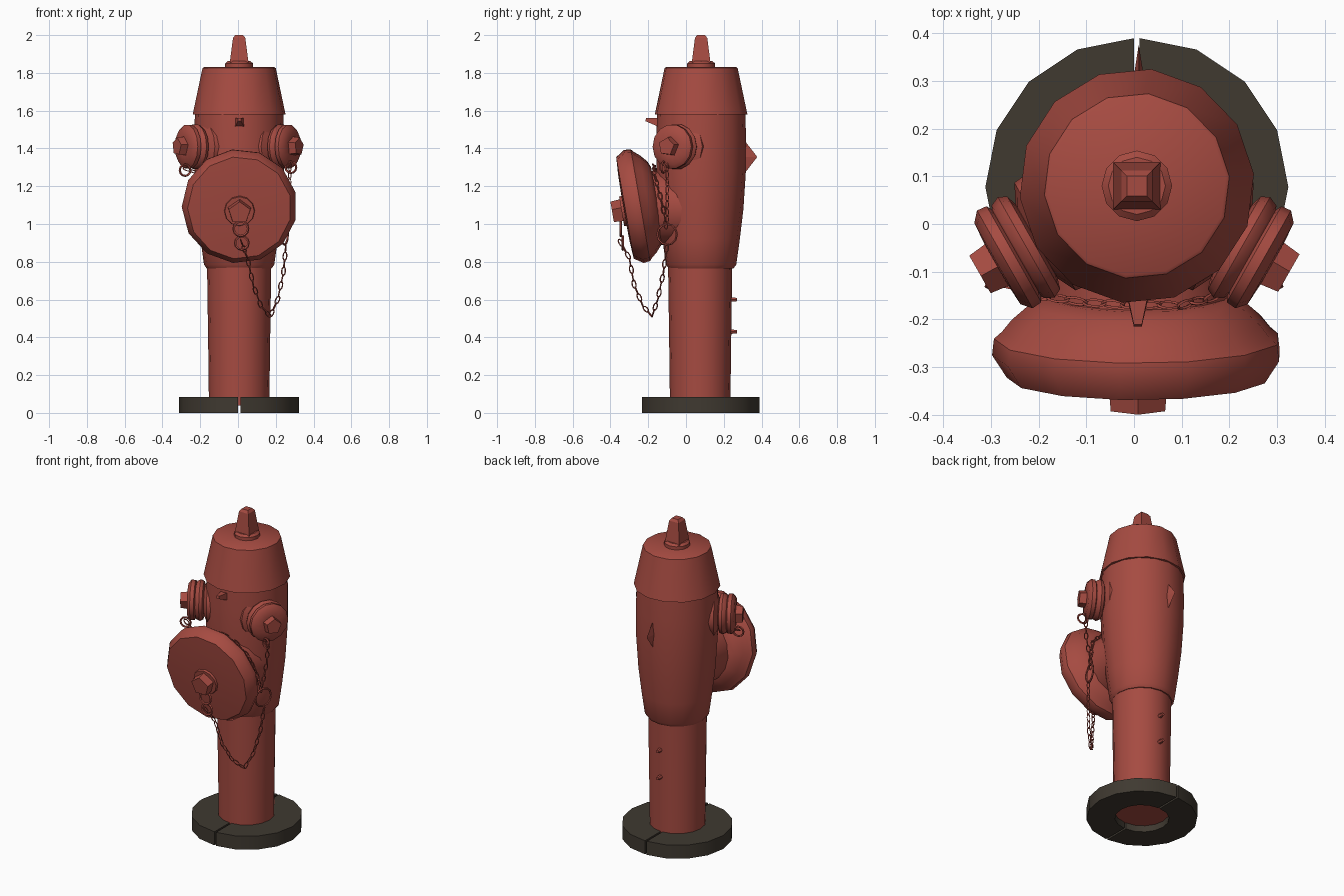
import bpy, bmesh, math
from mathutils import Vector, Matrix

if "Cube" in bpy.data.objects:
    bpy.data.objects.remove(bpy.data.objects["Cube"])

CX, CY = 0.006, 0.08          # axis of the barrel


def material(name, rgb):
    m = bpy.data.materials.new(name)
    m.diffuse_color = (*rgb, 1)
    m.use_nodes = True
    m.node_tree.nodes["Principled BSDF"].inputs["Base Color"].default_value = m.diffuse_color
    return m


RED = material("brick red", (0.38, 0.070, 0.053))
DARK = material("dark grey brown", (0.050, 0.041, 0.030))


def finish(name, bm, mat, angle=40):
    bmesh.ops.recalc_face_normals(bm, faces=bm.faces)
    me = bpy.data.meshes.new(name)
    bm.to_mesh(me)
    bm.free()
    me.materials.append(mat)
    me.shade_smooth()
    me.set_sharp_from_angle(angle=math.radians(angle))
    ob = bpy.data.objects.new(name, me)
    bpy.context.scene.collection.objects.link(ob)
    return ob


def lathe(name, profile, origin, axis=(0, 0, 1), sides=16, phase=0.0, mat=RED, angle=40):
    """Turn (radius, distance) pairs about an axis through origin, with closed ends."""
    bm = bmesh.new()
    rings = []
    for r, t in profile:
        rings.append([bm.verts.new((r * math.cos(phase + 2 * math.pi * i / sides),
                                    r * math.sin(phase + 2 * math.pi * i / sides), t))
                      for i in range(sides)])
    for a, b in zip(rings, rings[1:]):
        for i in range(sides):
            j = (i + 1) % sides
            bm.faces.new((a[i], a[j], b[j], b[i]))
    bm.faces.new(rings[0])
    bm.faces.new(rings[-1])
    ob = finish(name, bm, mat, angle)
    ob.location = origin
    ob.rotation_mode = 'QUATERNION'
    ob.rotation_quaternion = Vector(axis).to_track_quat('Z', 'Y')
    return ob


def add_loop(bm, mat4, a, b, wire, n=10, m=4):
    """Oval wire loop in the local xz plane."""
    rings = []
    for i in range(n):
        u = 2 * math.pi * i / n
        c, s = math.cos(u), math.sin(u)
        rings.append([bm.verts.new(mat4 @ Vector((
            c * (a + wire * math.cos(v)), wire * math.sin(v), s * (b + wire * math.cos(v)))))
            for v in (2 * math.pi * k / m for k in range(m))])
    for i in range(n):
        p, q = rings[i], rings[(i + 1) % n]
        for k in range(m):
            bm.faces.new((p[k], p[(k + 1) % m], q[(k + 1) % m], q[k]))


def chain(name, pts, step=0.04):
    pts = [Vector(p) for p in pts]
    bm = bmesh.new()
    left, count = 0.0, 0
    for p, q in zip(pts, pts[1:]):
        d = q - p
        rot = d.to_track_quat('Z', 'Y').to_matrix().to_4x4()
        while left < d.length:
            turn = Matrix.Rotation(math.radians(45 + 90 * (count % 2)), 4, 'Z')
            add_loop(bm, Matrix.Translation(p + d.normalized() * left) @ rot @ turn,
                     0.010, 0.023, 0.0035)
            left += step
            count += 1
        left -= d.length
    finish(name, bm, RED, 60)


def wire_ring(name, loc, radius, wire, yaw=0.0):
    bm = bmesh.new()
    add_loop(bm, Matrix.Translation(loc) @ Matrix.Rotation(math.radians(yaw), 4, 'Z'),
             radius, radius, wire, 12, 5)
    finish(name, bm, RED, 60)


# Base collar: two half rings with a narrow split between them
for side, label in ((-1, "left"), (1, "right")):
    bm = bmesh.new()
    secs = []
    for i in range(9):
        a = -math.pi / 2 + math.pi * i / 8
        c, s = side * math.cos(a), math.sin(a)
        secs.append([bm.verts.new((CX + side * 0.006 + r * c, CY - 0.002 + r * s, z))
                     for r, z in ((0.15, 0), (0.312, 0), (0.312, 0.085), (0.15, 0.085))])
    for p, q in zip(secs, secs[1:]):
        for k in range(4):
            bm.faces.new((p[k], p[(k + 1) % 4], q[(k + 1) % 4], q[k]))
    bm.faces.new(secs[0])
    bm.faces.new(secs[-1])
    finish("base_ring_" + label, bm, DARK, 30)

# Barrel, bonnet and operating nut
lathe("lower_barrel", [(0.160, 0.04), (0.163, 0.3), (0.170, 0.79)], (CX, CY - 0.005, 0))
lathe("upper_barrel", [(0.172, 0.765), (0.186, 0.785), (0.205, 0.92), (0.224, 1.08),
                       (0.237, 1.28), (0.238, 1.45), (0.234, 1.59)], (CX, CY, 0))
lathe("bonnet", [(0.247, 1.58), (0.195, 1.825), (0.188, 1.83)], (CX, CY, 0), sides=14, phase=0.1)
lathe("top_nut_flange", [(0.074, 1.825), (0.074, 1.85), (0.06, 1.862)], (CX, CY, 0), sides=12)
lathe("top_nut", [(0.070, 1.855), (0.046, 1.985), (0.03, 2.0)], (CX, CY, 0),
      sides=4, phase=math.pi / 4, angle=20)

# Large front outlet, its cap tipped slightly down
tilt = Vector((0, -0.985, -0.17))
face = Vector((0.008, -0.325, 1.085))
lathe("front_outlet_neck", [(0.205, -0.01), (0.195, 0.05), (0.195, 0.25)],
      (0.008, 0.03, 1.085), (0, -1, 0), sides=16)
lathe("front_cap", [(0.19, -0.175), (0.225, -0.16), (0.265, -0.125), (0.285, -0.10),
                    (0.302, -0.085), (0.306, -0.05), (0.275, -0.002), (0.18, 0.004), (0.07, 0.006)],
      face, tilt, sides=13, phase=0.25)
lathe("front_cap_nut_flange", [(0.082, 0.0), (0.078, 0.016)], face + Vector((0, 0, -0.015)),
      tilt, sides=12)
lathe("front_cap_nut", [(0.066, 0.0), (0.060, 0.066)], face + Vector((0, 0, -0.015)),
      tilt, sides=5, phase=0.3, angle=20)

# Two small side outlets
for side, label in ((-1, "left"), (1, "right")):
    axis = (side * 0.87, -0.495, 0)
    at = (0, CY, 1.41)
    lathe(label + "_outlet", [(0.135, 0.17), (0.130, 0.215), (0.090, 0.235), (0.088, 0.25)],
          at, axis, sides=14)
    lathe(label + "_outlet_cap",
          [(0.088, 0.235), (0.112, 0.242), (0.121, 0.26), (0.112, 0.28), (0.104, 0.284),
           (0.116, 0.29), (0.118, 0.312), (0.098, 0.33), (0.05, 0.333)], at, axis, sides=14)
    lathe(label + "_outlet_nut", [(0.054, 0.325), (0.048, 0.373)], at, axis,
          sides=5, phase=0.2, angle=20)

# Small lug on the front and thin fin on the back
lathe("front_lug", [(0.045, -0.02), (0.012, 0.09)], (0.008, -0.125, 1.535), (0, -0.98, 0.2),
      sides=4, phase=math.pi / 4, angle=20)
fin = lathe("back_fin", [(0.10, 0.0), (0.003, 0.075)], (0.01, 0.30, 1.355), (0, 1, 0),
            sides=4, angle=20)
fin.scale = (0.12, 1, 1)
for z in (0.43, 0.60):
    lathe("back_stud", [(0.014, 0.0), (0.010, 0.035)], (0.01, 0.235, z), (0, 1, 0), sides=6)

# Chains with their hooks and rings
chain("front_cap_chain", [(0.02, -0.345, 0.90), (0.05, -0.30, 0.82), (0.08, -0.275, 0.68),
                          (0.12, -0.23, 0.57), (0.17, -0.18, 0.51), (0.21, -0.15, 0.60),
                          (0.24, -0.12, 0.74), (0.255, -0.10, 0.90)])
chain("right_cap_chain", [(0.275, -0.10, 1.30), (0.272, -0.10, 1.18), (0.235, -0.10, 1.00)])
chain("left_cap_chain", [(-0.27, -0.125, 1.29), (-0.20, -0.15, 1.265), (-0.10, -0.165, 1.29),
                         (0.0, -0.17, 1.31), (0.10, -0.17, 1.28), (0.18, -0.15, 1.20),
                         (0.22, -0.12, 1.08), (0.235, -0.105, 0.98)])
wire_ring("front_cap_hook_upper", (0.015, -0.345, 0.975), 0.038, 0.007)
wire_ring("front_cap_hook_lower", (0.02, -0.335, 0.90), 0.035, 0.007)
wire_ring("chain_ring", (0.245, -0.10, 0.945), 0.055, 0.006, 70)
wire_ring("left_cap_hook", (-0.28, -0.12, 1.285), 0.03, 0.006, 20)
wire_ring("right_cap_hook", (0.28, -0.12, 1.30), 0.03, 0.006, -20)
